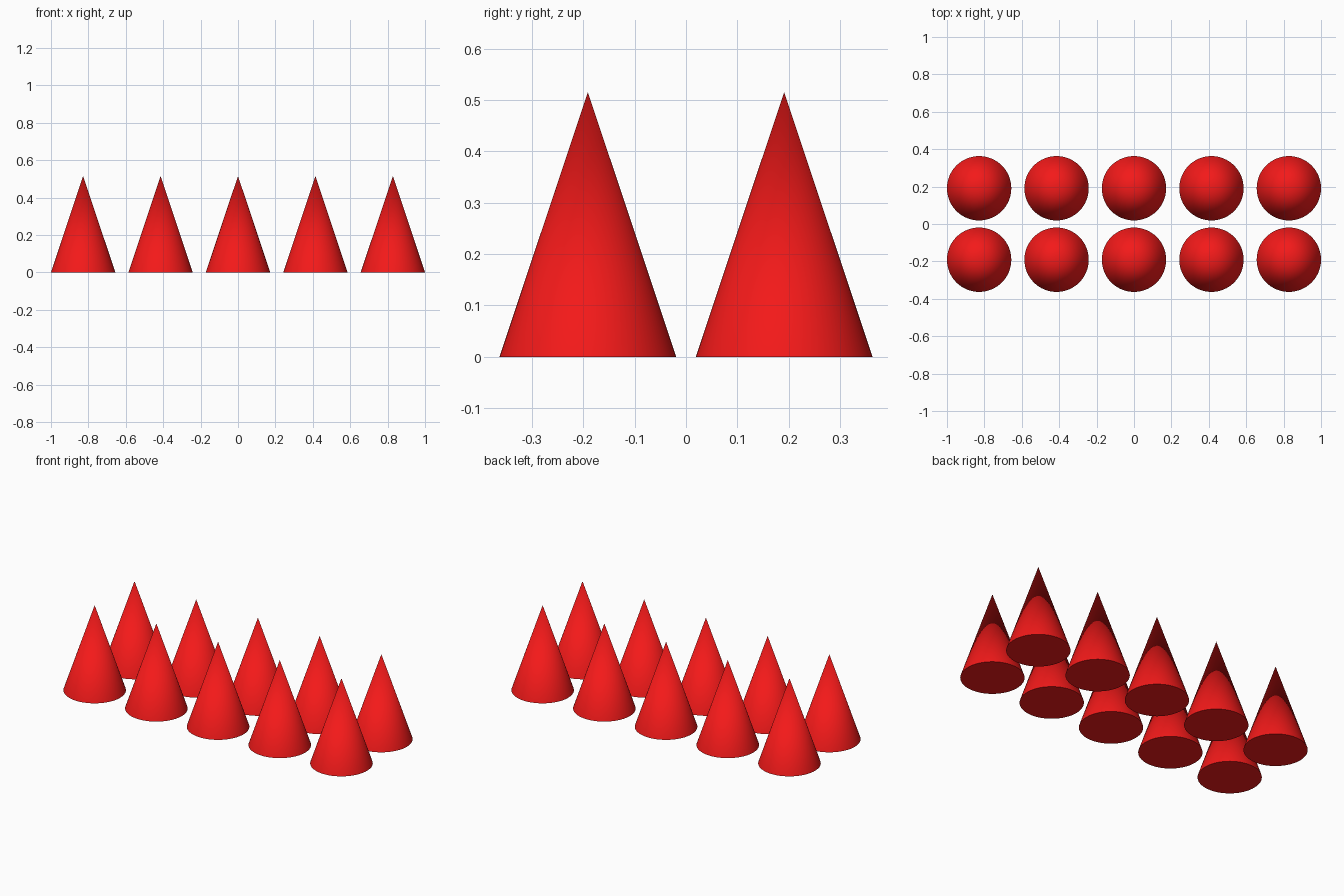
import bpy, math

if "Cube" in bpy.data.objects:
    bpy.data.objects.remove(bpy.data.objects["Cube"])

RADIUS, HEIGHT = 0.172, 0.515
STEP_X, ROW_Y = 0.414, 0.191

red = bpy.data.materials.new("red")
red.diffuse_color = (0.9, 0.01, 0.01, 1)
red.use_nodes = True
red.node_tree.nodes["Principled BSDF"].inputs["Base Color"].default_value = red.diffuse_color


def add_cone(name, x, y):
    bpy.ops.mesh.primitive_cone_add(vertices=64, radius1=RADIUS, radius2=0,
                                    depth=HEIGHT, location=(x, y, HEIGHT / 2))
    cone = bpy.context.object
    cone.name = name
    cone.data.materials.append(red)
    # smooth sides, sharp base rim
    bpy.ops.object.shade_smooth_by_angle(angle=math.radians(40))


# two rows of five cones
for row, y in (("front", -ROW_Y), ("back", ROW_Y)):
    for i in range(5):
        add_cone(f"{row}_cone_{i + 1}", (i - 2) * STEP_X, y)
